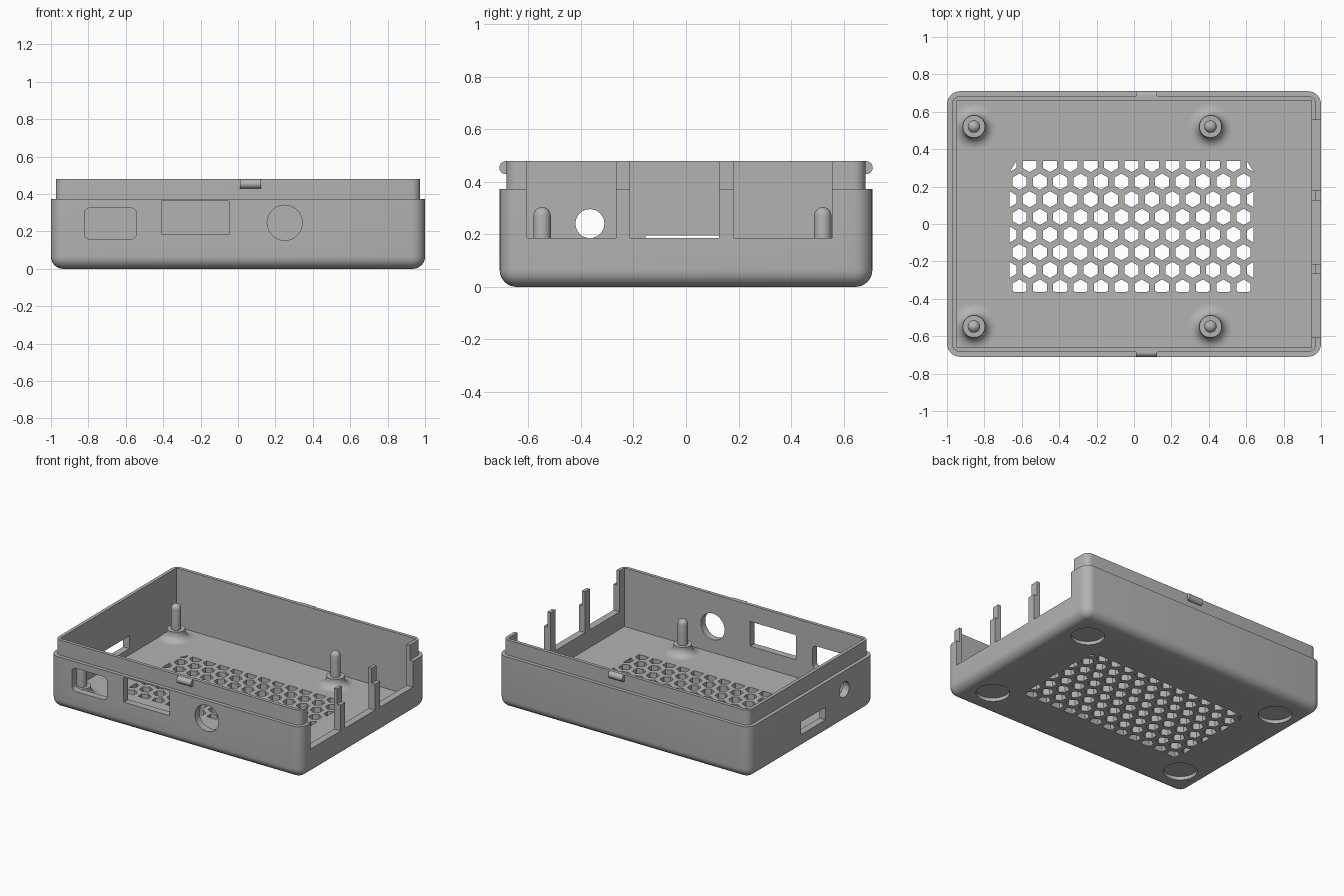
import bpy, bmesh, math
from mathutils import Matrix, Vector

if "Cube" in bpy.data.objects:
    bpy.data.objects.remove(bpy.data.objects["Cube"])

plastic = bpy.data.materials.new("grey plastic")
plastic.diffuse_color = (0.45, 0.45, 0.45, 1)
plastic.use_nodes = True
plastic.node_tree.nodes["Principled BSDF"].inputs["Base Color"].default_value = plastic.diffuse_color


def to_object(name, bm, angle=30):
    bmesh.ops.recalc_face_normals(bm, faces=bm.faces)
    mesh = bpy.data.meshes.new(name)
    bm.to_mesh(mesh)
    bm.free()
    ob = bpy.data.objects.new(name, mesh)
    bpy.context.collection.objects.link(ob)
    mesh.materials.append(plastic)
    smooth(ob, angle)
    return ob


def smooth(ob, angle=30):
    bpy.ops.object.select_all(action='DESELECT')
    ob.select_set(True)
    bpy.context.view_layer.objects.active = ob
    bpy.ops.object.shade_smooth_by_angle(angle=math.radians(angle))


def cut(target, bm):
    cutter = to_object("cutter", bm)
    cutter.hide_render = True
    mod = target.modifiers.new("cut", 'BOOLEAN')
    mod.operation, mod.solver, mod.object = 'DIFFERENCE', 'EXACT', cutter
    bpy.ops.object.select_all(action='DESELECT')
    target.select_set(True)
    bpy.context.view_layer.objects.active = target
    bpy.ops.object.modifier_apply(modifier=mod.name)
    bpy.data.objects.remove(cutter)


def loft(bm, rings):
    """Closed solid through rings of equal point count."""
    rows = [[bm.verts.new(p) for p in r] for r in rings]
    n = len(rows[0])
    for a, b in zip(rows, rows[1:]):
        for i in range(n):
            j = (i + 1) % n
            bm.faces.new((a[i], a[j], b[j], b[i]))
    bm.faces.new(rows[0][::-1])
    bm.faces.new(rows[-1])


def rounded(hx, hy, r, steps=6):
    """Outline of a rounded rectangle."""
    pts = []
    for k, (sx, sy) in enumerate(((1, 1), (-1, 1), (-1, -1), (1, -1))):
        for i in range(steps + 1):
            a = math.pi / 2 * (k + i / steps)
            pts.append((sx * (hx - r) + r * math.cos(a), sy * (hy - r) + r * math.sin(a)))
    return pts


def circle(r, n=32):
    return [(r * math.cos(2 * math.pi * i / n), r * math.sin(2 * math.pi * i / n)) for i in range(n)]


def box(bm, x0, x1, y0, y1, z0, z1):
    loft(bm, [[(x0, y0, z), (x1, y0, z), (x1, y1, z), (x0, y1, z)] for z in (z0, z1)])


FLOOR, STEP, TOP, R = 0.06, 0.372, 0.48, 0.065

# Outer shell with rounded bottom edge and stepped lip
bm = bmesh.new()
rings = []
for i in range(9):
    a = math.pi / 2 * i / 8
    rings.append((R * (1 - math.sin(a)), R * (1 - math.cos(a))))
outline = [[(x, y, z) for x, y in rounded(1 - d, 0.71 - d, 0.07 - d)] for d, z in rings]
outline.append([(x, y, STEP) for x, y in rounded(1, 0.71, 0.07)])
for z in (STEP, TOP):
    outline.append([(x, y, z) for x, y in rounded(0.974, 0.684, 0.045)])
loft(bm, outline)
shell = to_object("case_shell", bm)

# Hollow interior
bm = bmesh.new()
box(bm, -0.95, 0.95, -0.66, 0.66, FLOOR, 0.6)
cut(shell, bm)

# Port openings: three open slots in the right wall, card slot in the left
bm = bmesh.new()
for y0, y1 in ((-0.605, -0.267), (-0.214, 0.125), (0.18, 0.556)):
    box(bm, 0.93, 1.1, y0, y1, 0.186, 0.6)
box(bm, -1.1, -0.93, -0.154, 0.127, 0.105, 0.196)
# round hole in the left wall
loft(bm, [[(x, -0.366 + u, 0.241 + v) for u, v in circle(0.055)] for x in (-1.1, -0.93)])
# front wall openings
for cx, cz, pts in ((-0.682, 0.242, rounded(0.139, 0.083, 0.03)),
                    (-0.228, 0.2735, rounded(0.182, 0.0885, 0.003, 1)),
                    (0.25, 0.246, circle(0.094, 40))):
    loft(bm, [[(cx + u, y, cz + v) for u, v in pts] for y in (-0.8, -0.64)])
# shallow round foot recesses underneath
for sx in (-1, 1):
    for sy in (-1, 1):
        loft(bm, [[(sx * 0.795 + u, sy * 0.48 + v, z) for u, v in circle(0.11, 40)]
                  for z in (-0.05, 0.025)])
cut(shell, bm)

# Honeycomb vent trimmed to a rectangle
bm = bmesh.new()
PITCH = 0.109
for row in range(8):
    for col in range(13 - row % 2):
        cx = -0.667 + PITCH * (col + 0.5 * (row % 2))
        cy = 0.321 - row * PITCH * math.sqrt(3) / 2
        pts = []
        for k in range(6):
            a = math.radians(30 + 60 * k)
            x = min(max(cx + 0.0435 * math.cos(a), -0.665), 0.64)
            y = min(max(cy + 0.0435 * math.sin(a), -0.364), 0.337)
            pts.append((x, y))
        # drop points that fall together or on a straight trimmed side
        keep = []
        for k in range(6):
            p, q, s = Vector(pts[k - 1]), Vector(pts[k]), Vector(pts[(k + 1) % 6])
            if abs((q - p).cross(s - q)) > 1e-7:
                keep.append(pts[k])
        loft(bm, [[(x, y, z) for x, y in keep] for z in (-0.1, 0.2)])
cut(shell, bm)
smooth(shell)

# Board standoffs: flared foot, flat shoulder, round-tipped pin
flare = [(0.12 - 0.06 * math.sin(a), FLOOR + 0.055 * (1 - math.cos(a)))
         for a in (math.pi / 2 * i / 8 for i in range(9))]
tip = [(0.033 * math.cos(a), 0.271 + 0.033 * math.sin(a))
       for a in (math.pi / 2 * i / 6 for i in range(6))]
profile = [(0.12, FLOOR - 0.005)] + flare + [(0.06, 0.125), (0.033, 0.125)] + tip + [(0.004, 0.304)]
for cx in (-0.856, 0.409):
    for cy in (-0.548, 0.521):
        bm = bmesh.new()
        # flare is kept inside the walls
        loft(bm, [[(max(cx + u, -0.952), min(max(cy + v, -0.662), 0.662), z)
                   for u, v in circle(r)] for r, z in profile])
        to_object("standoff", bm, 40)

# Snap ridges on the front and back of the lip
for name, sy in (("front_snap", -1), ("back_snap", 1)):
    bm = bmesh.new()
    loft(bm, [[(x, sy * 0.686 + u, 0.454 + v) for u, v in circle(0.025, 24)
               ] for x in (0.01, 0.122)])
    # trim the inner half so it stays within the wall
    for v in bm.verts:
        v.co.y = sy * max(abs(v.co.y), 0.665)
    to_object(name, bm)
